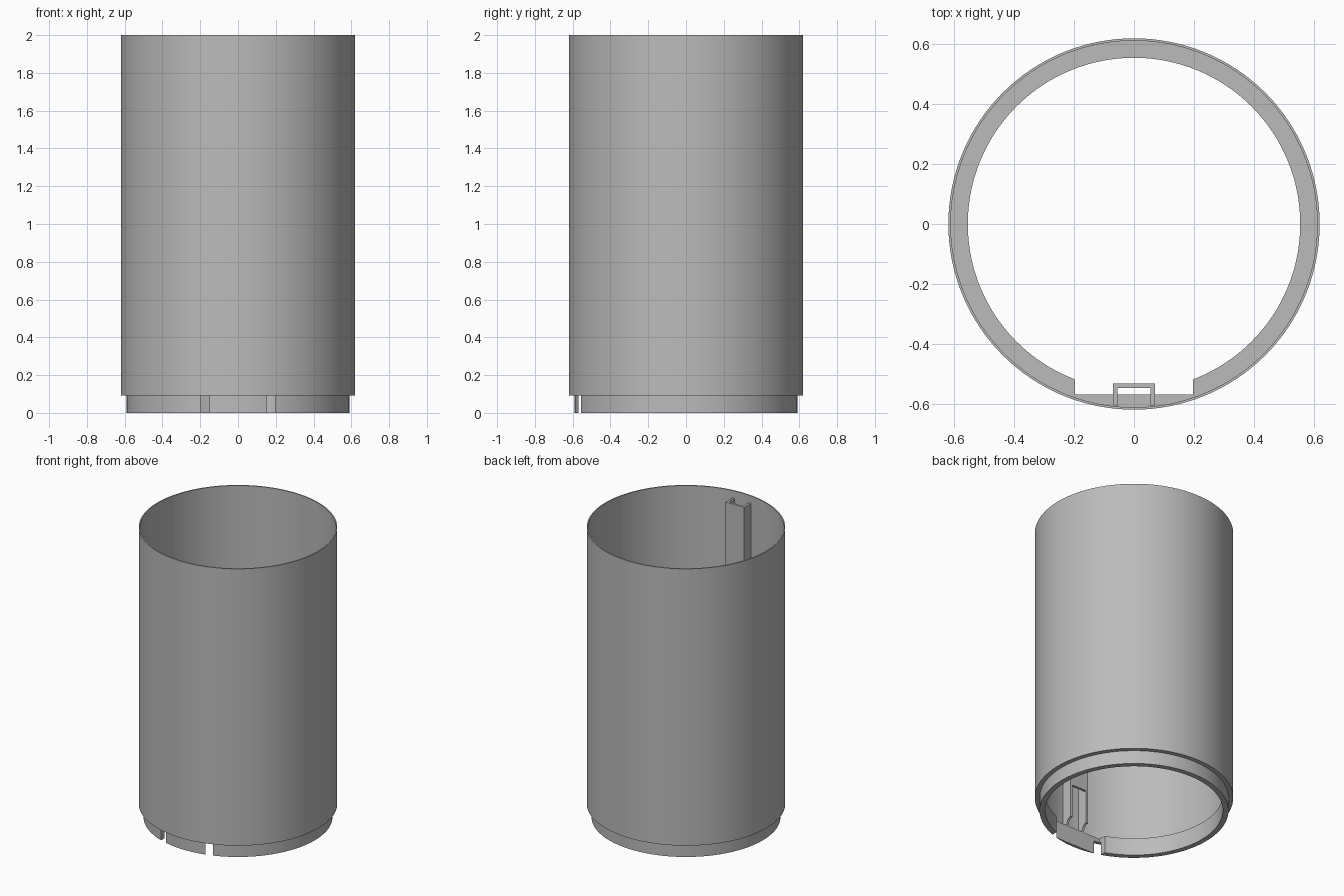
import bpy, bmesh, math
from mathutils import Vector

cube = bpy.data.objects.get("Cube")
if cube:
    bpy.data.objects.remove(cube, do_unlink=True)

GREY = 0.5
grey = bpy.data.materials.new("plain_grey")
grey.use_nodes = True
grey.diffuse_color = (GREY, GREY, GREY, 1)
grey.node_tree.nodes["Principled BSDF"].inputs["Base Color"].default_value = (GREY, GREY, GREY, 1)


def finish(name, bm):
    """Turn a bmesh into a named grey object."""
    bmesh.ops.recalc_face_normals(bm, faces=bm.faces)
    mesh = bpy.data.meshes.new(name)
    bm.to_mesh(mesh)
    bm.free()
    mesh.materials.append(grey)
    obj = bpy.data.objects.new(name, mesh)
    bpy.context.collection.objects.link(obj)
    return obj


def revolve(name, profile, steps=128):
    """Spin a closed (radius, height) profile around z."""
    bm = bmesh.new()
    verts = [bm.verts.new((0, -r, z)) for r, z in profile]
    edges = [bm.edges.new((v, verts[i - 1])) for i, v in enumerate(verts)]
    bmesh.ops.spin(bm, geom=verts + edges, cent=(0, 0, 0), axis=(0, 0, 1),
                   angle=math.tau, steps=steps, use_merge=True)
    bmesh.ops.remove_doubles(bm, verts=bm.verts, dist=0.0001)
    return finish(name, bm)


def extrude_x(name, outline, x0, x1):
    """Extrude a (y, z) outline from x0 to x1."""
    bm = bmesh.new()
    face = bm.faces.new([bm.verts.new((x0, y, z)) for y, z in outline])
    grown = bmesh.ops.extrude_face_region(bm, geom=[face])["geom"]
    moved = [g for g in grown if isinstance(g, bmesh.types.BMVert)]
    bmesh.ops.translate(bm, verts=moved, vec=Vector((x1 - x0, 0, 0)))
    return finish(name, bm)


# Thin tube with a thicker, stepped-in collar at the bottom
TOP, RIM, LEDGE = 2.0, 0.092, 0.12
OUTER, INNER, COLLAR, BORE = 0.62, 0.612, 0.59, 0.555
body = revolve("tube_body", [
    (OUTER, TOP), (OUTER, RIM), (COLLAR, RIM), (COLLAR, 0),
    (BORE, 0), (BORE, LEDGE), (INNER, LEDGE), (INNER, TOP)])

# Flat recess in the front of the collar, leaving a thin tab
FLAT = -0.57
cutter = extrude_x("collar_cutter", [(FLAT, -0.1), (-0.4, -0.1), (-0.4, 0.2), (FLAT, 0.2)],
                   -0.197, 0.197)
cutter.hide_render = True
cut = body.modifiers.new("collar_recess", 'BOOLEAN')
cut.operation = 'DIFFERENCE'
cut.solver = 'EXACT'
cut.object = cutter
bpy.ops.object.select_all(action='DESELECT')
bpy.context.view_layer.objects.active = body
body.select_set(True)
bpy.ops.object.modifier_apply(modifier=cut.name)
bpy.data.objects.remove(cutter, do_unlink=True)
bpy.ops.object.shade_smooth_by_angle(angle=math.radians(30))

# Channel inside the front wall: two side walls with curved feet
FACE, BACK, CHANNEL_TOP = -0.532, -0.607, 1.95
foot = [(FLAT + 0.038 * (1 - math.cos(a)), LEDGE + 0.05 * math.sin(a))
        for a in (math.radians(d) for d in range(0, 91, 15))]
side = [(BACK, LEDGE - 0.01), (FLAT, LEDGE - 0.01)] + foot + [(FACE, CHANNEL_TOP), (BACK, CHANNEL_TOP)]
for name, s in (("channel_left_wall", 1), ("channel_right_wall", -1)):
    extrude_x(name, side, s * 0.055, s * 0.07)

# Channel cover, open below so the lower part forms a window
extrude_x("channel_cover", [(FACE, 0.4), (FACE, CHANNEL_TOP),
                            (FACE - 0.016, CHANNEL_TOP), (FACE - 0.016, 0.4)], -0.055, 0.055)
